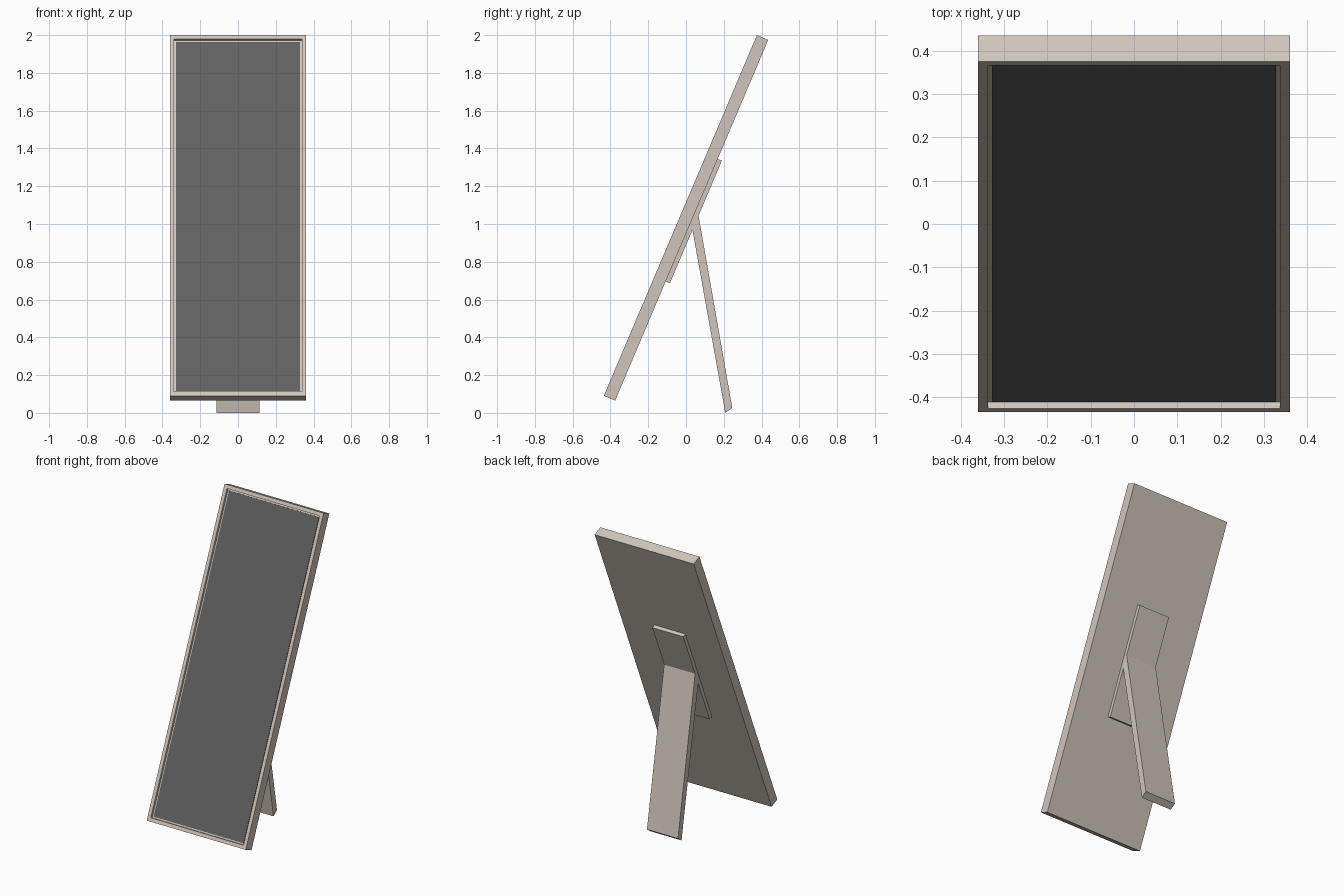
import bpy, bmesh, math
from mathutils import Vector

if "Cube" in bpy.data.objects:
    bpy.data.objects.remove(bpy.data.objects["Cube"])

TILT = math.radians(23)
UP = Vector((0, math.sin(TILT), math.cos(TILT)))      # along the leaning board
BACK = Vector((0, math.cos(TILT), -math.sin(TILT)))   # through its thickness
ORIGIN = Vector((0, -0.435, 0.0905))                  # front bottom edge
LENGTH, THICK, HALF_W, BORDER, DEPTH = 2.0745, 0.065, 0.361, 0.033, 0.013


def material(name, rgb):
    m = bpy.data.materials.new(name)
    m.diffuse_color = (*rgb, 1)
    m.use_nodes = True
    m.node_tree.nodes["Principled BSDF"].inputs["Base Color"].default_value = m.diffuse_color
    return m


wood = material("pale beige", (0.63, 0.565, 0.505))
slate = material("dark grey", (0.118, 0.118, 0.118))


def at(s, d):
    """Point s up the board and d behind its front face."""
    return ORIGIN + UP * s + BACK * d


def prism(name, profile, half_w, mat, recess=None):
    """Extrude a side profile across x; optionally recess its first face."""
    bm = bmesh.new()
    left, right = [[bm.verts.new((x, p[1], p[2])) for p in profile]
                   for x in (-half_w, half_w)]
    bm.faces.new(left)
    bm.faces.new(right[::-1])
    n = len(profile)
    sides = [bm.faces.new((left[i], right[i], right[(i + 1) % n], left[(i + 1) % n]))
             for i in range(n)]
    bmesh.ops.recalc_face_normals(bm, faces=bm.faces[:])
    if recess:
        border, depth = recess
        bmesh.ops.inset_region(bm, faces=[sides[0]], thickness=border)
        out = bmesh.ops.inset_region(bm, faces=[sides[0]], thickness=0.0001)
        bmesh.ops.translate(bm, verts=sides[0].verts[:], vec=BACK * depth)
    me = bpy.data.meshes.new(name)
    bm.to_mesh(me)
    bm.free()
    me.materials.append(mat)
    ob = bpy.data.objects.new(name, me)
    bpy.context.collection.objects.link(ob)
    return ob


def slab(name, s0, s1, d0, d1, half_w, mat, recess=None):
    return prism(name, [at(s0, d0), at(s1, d0), at(s1, d1), at(s0, d1)],
                 half_w, mat, recess)


# frame with shallow front recess
slab("frame", 0, LENGTH, 0, THICK, HALF_W, wood, (BORDER, DEPTH + 0.003))
# dark panel set in the recess
slab("panel", BORDER, LENGTH - BORDER, DEPTH, DEPTH + 0.004,
     HALF_W - BORDER, slate)
# mounting plate on the back
slab("back_plate", 0.685, 1.39, THICK, THICK + 0.024, 0.113, wood)
# prop leg
leg = [(0.208, 0.0), (0.245, 0.026), (0.066, 1.047), (0.034, 0.97)]
prism("prop_leg", [Vector((0, y, z)) for y, z in leg], 0.113, wood)
